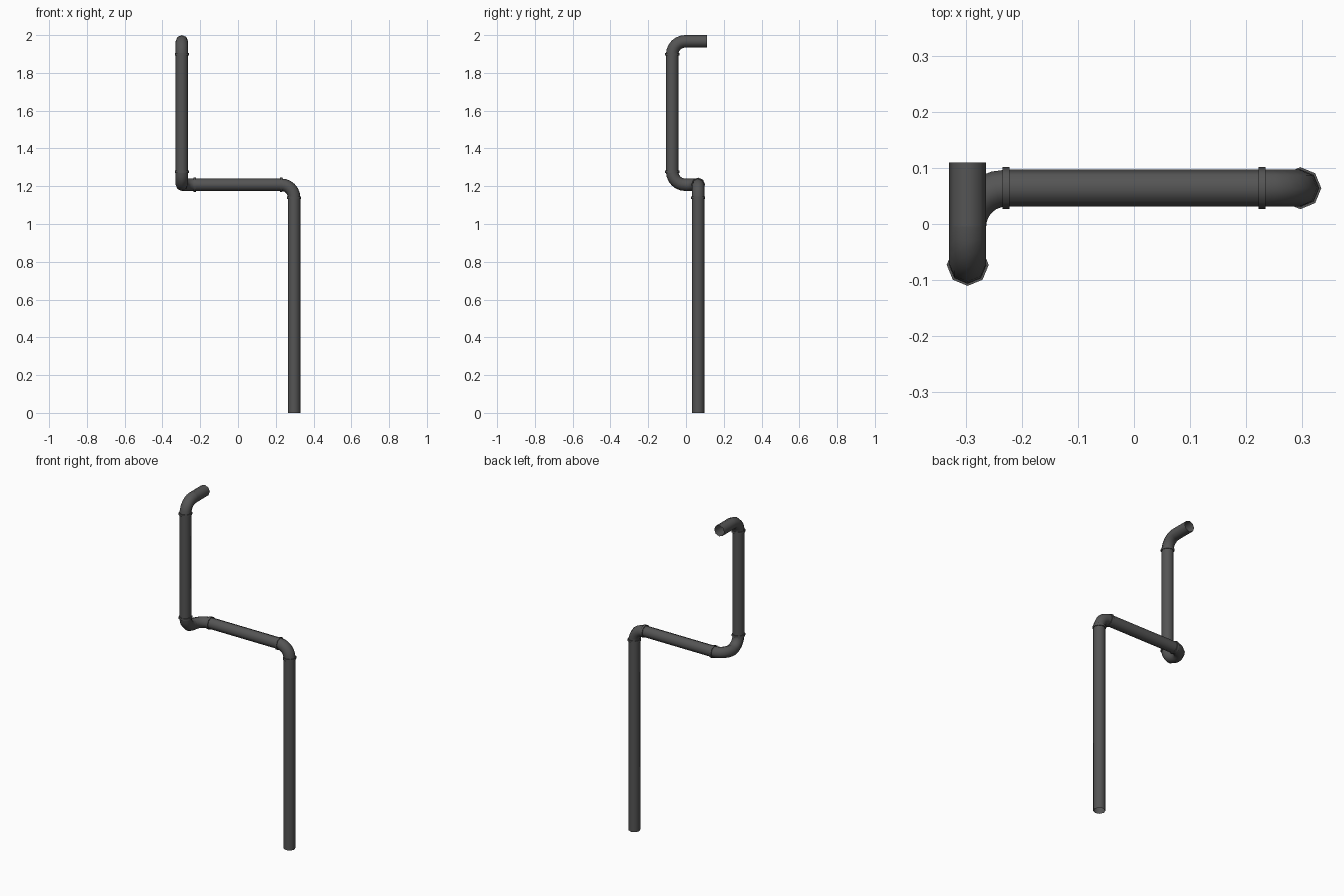
import bpy, bmesh, math
from mathutils import Vector as V

if "Cube" in bpy.data.objects:
    bpy.data.objects.remove(bpy.data.objects["Cube"])

SIDES, R, COLLAR_R, BEND = 8, 0.033, 0.0375, 0.0685
mat = bpy.data.materials.new("dark_metal")
mat.diffuse_color = (0.09, 0.09, 0.09, 1)
mat.use_nodes = True
mat.node_tree.nodes["Principled BSDF"].inputs["Base Color"].default_value = mat.diffuse_color


def loft(name, rings):
    """Skin a list of rings given as (centre, tangent, side axis, radius)."""
    bm = bmesh.new()
    loops = []
    for c, t, n, r in rings:
        m = t.cross(n)
        loops.append([bm.verts.new(c + r * (math.cos(a) * n + math.sin(a) * m))
                      for a in (2 * math.pi * i / SIDES for i in range(SIDES))])
    for a, b in zip(loops, loops[1:]):
        for i in range(SIDES):
            j = (i + 1) % SIDES
            bm.faces.new((a[i], a[j], b[j], b[i]))
    me = bpy.data.meshes.new(name)
    bm.to_mesh(me)
    bm.free()
    ob = bpy.data.objects.new(name, me)
    bpy.context.collection.objects.link(ob)
    me.materials.append(mat)
    bpy.context.view_layer.objects.active = ob
    ob.select_set(True)
    bpy.ops.object.shade_smooth_by_angle(angle=math.radians(50))
    ob.select_set(False)


def side_axis(t):
    return V((0, 1, 0)) if abs(t.y) < 0.5 else V((1, 0, 0))


def straight(name, a, b):
    t = (b - a).normalized()
    n = side_axis(t)
    loft(name, [(a, t, n, R), (b, t, n, R)])


def elbow(name, corner, d0, d1, steps=6):
    n = d0.cross(d1)
    centre = corner - d0 * BEND + d1 * BEND
    rings = []
    for i in range(steps + 1):
        a = math.pi / 2 * i / steps
        c = centre - d1 * BEND * math.cos(a) + d0 * BEND * math.sin(a)
        rings.append((c, d0 * math.cos(a) + d1 * math.sin(a), n, R))
    loft(name, rings)


def collar(name, c, t):
    n, h = side_axis(t), 0.0065
    loft(name, [(c - t * h, t, n, R), (c - t * h, t, n, COLLAR_R),
                (c + t * h, t, n, COLLAR_R), (c + t * h, t, n, R)])


# Centre line corners, from the foot to the outlet
P = [V(p) for p in ((0.297, 0.064, 0), (0.297, 0.064, 1.208), (-0.297, 0.064, 1.208),
                    (-0.297, -0.073, 1.208), (-0.297, -0.073, 1.967), (-0.297, 0.11, 1.967))]
D = [(b - a).normalized() for a, b in zip(P, P[1:])]
names = ["lower_pipe", "cross_pipe", "offset_joint", "upper_pipe", "outlet_pipe"]

# Straight pipes, with collars where they meet the elbows
for i, name in enumerate(names):
    a = P[i] + D[i] * (BEND if i > 0 else 0)
    b = P[i + 1] - D[i] * (BEND if i < 4 else 0)
    if name != "offset_joint":
        straight(name, a, b)
    if name in ("cross_pipe", "upper_pipe"):
        collar(name + "_start_collar", a, D[i])
    if name in ("lower_pipe", "cross_pipe", "upper_pipe"):
        collar(name + "_end_collar", b, D[i])

# Elbows at every corner
for i in range(1, 5):
    elbow("elbow_%d" % i, P[i], D[i - 1], D[i])
